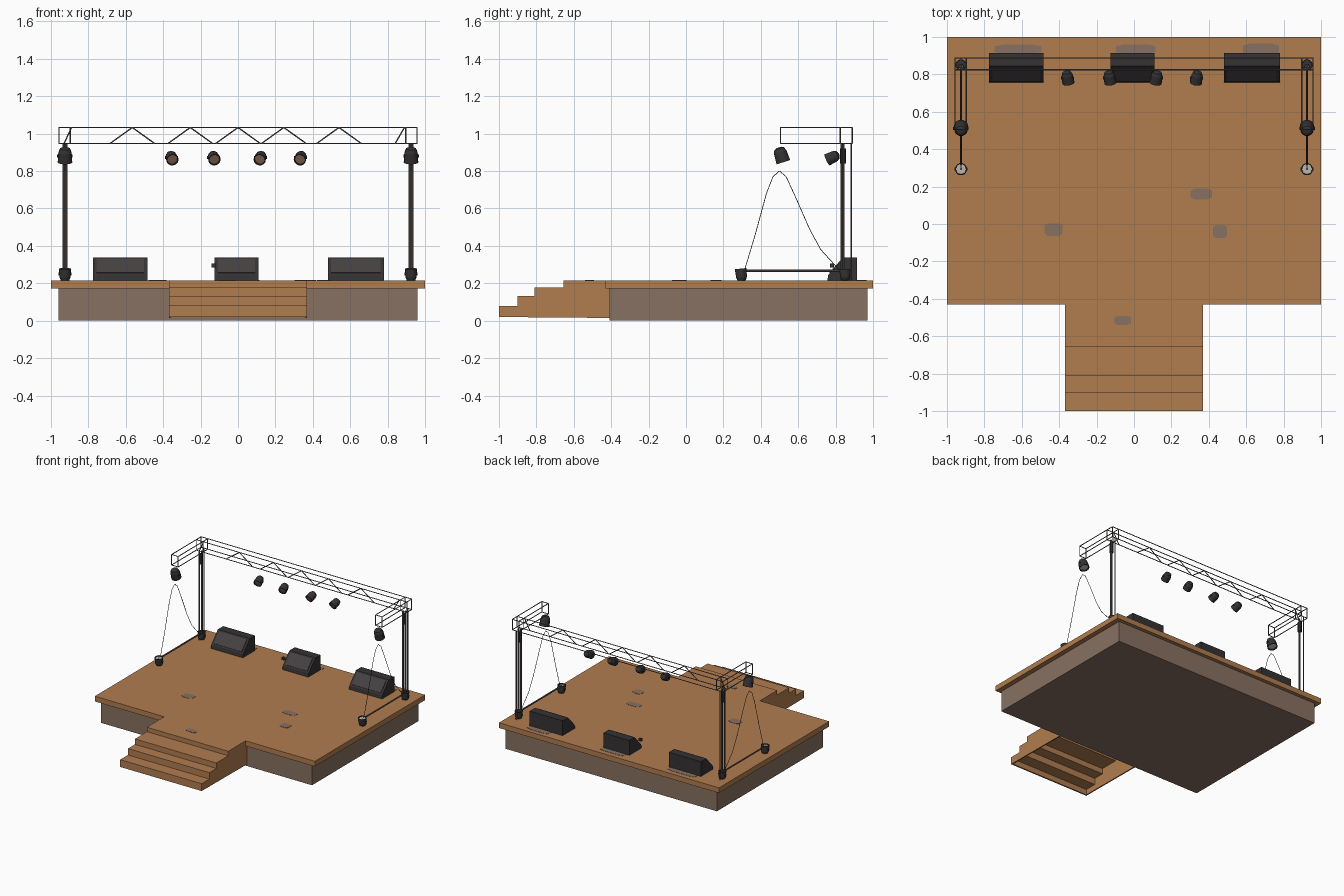
import bpy, bmesh, math
from mathutils import Vector

if "Cube" in bpy.data.objects:
    bpy.data.objects.remove(bpy.data.objects["Cube"])


def material(name, rgb):
    m = bpy.data.materials.new(name)
    m.diffuse_color = (*rgb, 1)
    m.use_nodes = True
    m.node_tree.nodes["Principled BSDF"].inputs["Base Color"].default_value = m.diffuse_color
    return m


WOOD = material("deck wood", (0.44, 0.205, 0.08))
SKIRT = material("grey brown skirt", (0.25, 0.165, 0.122))
METAL = material("truss metal", (0.13, 0.11, 0.10))
BLACK = material("black casing", (0.036, 0.032, 0.033))
GRILLE = material("speaker grille", (0.06, 0.053, 0.054))
LENS = material("pale lens", (0.55, 0.52, 0.48))
WARM = material("warm lens", (0.27, 0.15, 0.10))


def finish(name, bm, mats, smooth=False):
    bmesh.ops.recalc_face_normals(bm, faces=bm.faces)
    me = bpy.data.meshes.new(name)
    bm.to_mesh(me)
    bm.free()
    for m in mats:
        me.materials.append(m)
    for p in me.polygons:
        p.use_smooth = smooth
    ob = bpy.data.objects.new(name, me)
    bpy.context.collection.objects.link(ob)
    return ob


def add_box(bm, x0, x1, y0, y1, z0, z1):
    vs = bmesh.ops.create_cube(bm, size=1)["verts"]
    for v in vs:
        v.co = Vector((x0 if v.co.x < 0 else x1, y0 if v.co.y < 0 else y1,
                       z0 if v.co.z < 0 else z1))


def box(name, mat, *b):
    bm = bmesh.new()
    add_box(bm, *b)
    return finish(name, bm, [mat])


def add_prism(bm, profile, x0, x1):
    """Extrude a (y, z) outline along x."""
    f = bm.faces.new([bm.verts.new((x0, y, z)) for y, z in profile])
    ex = bmesh.ops.extrude_face_region(bm, geom=[f])["geom"]
    for v in ex:
        if isinstance(v, bmesh.types.BMVert):
            v.co.x = x1


def tubes(name, mat, segments, r=0.004, n=6):
    """Straight bars between pairs of points."""
    bm = bmesh.new()
    for a, b in segments:
        a, b = Vector(a), Vector(b)
        d = b - a
        mx = d.to_track_quat('Z', 'Y').to_matrix().to_4x4()
        mx.translation = (a + b) / 2
        bmesh.ops.create_cone(bm, cap_ends=True, segments=n, radius1=r,
                              radius2=r, depth=d.length, matrix=mx)
    return finish(name, bm, [mat])


def lamp(name, loc, direction, lens, s=1.0):
    """Rounded lamp can with a recessed lens, turned around its axis."""
    prof = [(0.012, -0.042), (0.024, -0.036), (0.031, -0.018), (0.034, 0.03),
            (0.029, 0.03), (0.028, 0.022)]
    bm, n = bmesh.new(), 14
    rings = [[bm.verts.new((r * s * math.cos(2 * math.pi * i / n),
                            r * s * math.sin(2 * math.pi * i / n), h * s))
              for i in range(n)] for r, h in prof]
    for a, b in zip(rings, rings[1:]):
        for i in range(n):
            bm.faces.new((a[i], a[(i + 1) % n], b[(i + 1) % n], b[i]))
    bm.faces.new(rings[0])
    bm.faces.new(rings[-1]).material_index = 1
    ob = finish(name, bm, [BLACK, lens])
    ob.location = loc
    ob.rotation_euler = Vector(direction).to_track_quat('Z', 'Y').to_euler()
    # yoke knob on both sides
    tubes(name + "_pivot", BLACK, [(Vector(loc) - Vector((0.036 * s, 0, 0)),
                                    Vector(loc) + Vector((0.036 * s, 0, 0)))], 0.008, 8)


# stage platform
box("stage_base", SKIRT, -0.96, 0.96, -0.41, 0.97, 0, 0.172)
box("stage_deck", WOOD, -1, 1, -0.43, 1, 0.172, 0.215)

# hollow front steps: side panels, treads and risers
bm = bmesh.new()
steps = [(-1.0, 0.08), (-0.9, 0.133), (-0.81, 0.178), (-0.655, 0.215)]
outline = [(-0.41, 0.015), (-1.0, 0.02)]
for i, (y, z) in enumerate(steps):
    y_next = steps[i + 1][0] if i < 3 else -0.41
    z_prev = steps[i - 1][1] if i else 0.02
    outline += [(y, z), (y_next, z)]
    add_box(bm, -0.36, 0.36, y, y_next + 0.01, z - 0.015, z)
    add_box(bm, -0.36, 0.36, y, y + 0.012, z_prev - 0.015 * (i > 0), z - 0.015)
for x0, x1 in ((-0.37, -0.36), (0.36, 0.37)):
    add_prism(bm, outline, x0, x1)
finish("front_steps", bm, [WOOD])

# worn patches on the deck
for x, y, w, d in ((-0.43, -0.03, 0.05, 0.035), (0.36, 0.16, 0.06, 0.03),
                   (0.46, -0.04, 0.04, 0.035), (-0.06, -0.515, 0.045, 0.025),
                   (-0.62, 0.935, 0.13, 0.025), (0.01, 0.935, 0.11, 0.025),
                   (0.68, 0.935, 0.10, 0.03)):
    bm = bmesh.new()
    vs = bmesh.ops.create_cone(bm, cap_ends=True, segments=8, radius1=1, radius2=1,
                               depth=0.003)["verts"]
    for v in vs:
        a = math.atan2(v.co.y, v.co.x) + math.pi / 8
        v.co.x, v.co.y = (x + w * math.copysign(abs(math.cos(a)) ** 0.5, math.cos(a)),
                          y + d * math.copysign(abs(math.sin(a)) ** 0.5, math.sin(a)))
        v.co.z += 0.2155
    finish("deck_patch", bm, [SKIRT])

# wedge monitors with grille plate on the slope
wedge = [(0.915, 0.213), (0.915, 0.337), (0.845, 0.337), (0.76, 0.245), (0.755, 0.213)]
for x0, x1 in ((-0.775, -0.485), (-0.125, 0.11), (0.48, 0.78)):
    bm = bmesh.new()
    add_prism(bm, wedge, x0, x1)
    finish("wedge_monitor", bm, [BLACK])
    bm = bmesh.new()
    add_prism(bm, [(0.836, 0.328), (0.768, 0.254), (0.765, 0.257), (0.833, 0.331)],
              x0 + 0.018, x1 - 0.018)
    finish("monitor_grille", bm, [GRILLE])
box("monitor_knob", BLACK, -0.143, -0.12, 0.77, 0.79, 0.285, 0.305)

# overhead truss: long rails, end frames and zigzag braces
Z0, Z1, Y0, Y1 = 0.947, 1.033, 0.825, 0.888
bars = [((-0.957, y, z), (0.957, y, z)) for y in (Y0, Y1) for z in (Z0, Z1)]
for xm in (-0.565, -0.255, 0.0, 0.245, 0.54):
    bars += [((xm - 0.12, Y0, Z0), (xm, Y0, Z1)), ((xm, Y0, Z1), (xm + 0.12, Y0, Z0))]
bars += [((-0.93, Y0, Z0), (-0.89, Y0, Z1)), ((0.84, Y0, Z0), (0.89, Y0, Z1))]
tubes("main_truss", METAL, bars, 0.0035)

for side, label in ((-1, "left"), (1, "right")):
    xo, xi, xc = side * 0.957, side * 0.897, side * 0.925
    # forward arm of the truss
    arm = [((x, 0.505, z), (x, Y1, z)) for x in (xo, xi) for z in (Z0, Z1)]
    for y in (0.505, Y0, Y1):
        arm += [((x, y, Z0), (x, y, Z1)) for x in (xo, xi)]
        arm += [((xo, y, z), (xi, y, z)) for z in (Z0, Z1)]
    tubes(label + "_arm", METAL, arm, 0.0035)
    # upright posts and floor bar
    tubes(label + "_post", METAL,
          [((xc - 0.008, 0.832, 0.215), (xc - 0.008, 0.832, Z0)),
           ((xc + 0.008, 0.842, 0.215), (xc + 0.008, 0.842, Z0))], 0.006, 8)
    tubes(label + "_rear_post", METAL, [((xc, 0.882, 0.215), (xc, 0.882, Z0))], 0.004)
    tubes(label + "_floor_bar", METAL, [((xc, 0.29, 0.267), (xc, 0.84, 0.267))], 0.006, 8)
    # lamps at the arm tip, on the floor and at the post foot
    lamp(label + "_arm_lamp", (xc, 0.51, 0.88), (0, 0.3, -0.95), LENS, 1.15)
    lamp(label + "_floor_lamp", (xc, 0.295, 0.25), (0, -0.1, 1), LENS, 0.95)
    lamp(label + "_post_foot", (xc, 0.85, 0.25), (0, 0, 1), BLACK, 0.9)
    tubes(label + "_upper_clamp", BLACK, [((xc, 0.84, 0.84), (xc, 0.84, 0.92))], 0.016, 10)
    # thin hanging cable
    path = [(0.31, 0.26), (0.37, 0.46), (0.43, 0.68), (0.465, 0.77), (0.5, 0.80),
            (0.535, 0.77), (0.59, 0.65), (0.66, 0.49), (0.72, 0.38), (0.82, 0.27)]
    pts = [(xc, y, z) for y, z in path]
    tubes(label + "_cable", BLACK, list(zip(pts, pts[1:])), 0.002, 5)

# row of spotlights below the truss
for x in (-0.355, -0.13, 0.12, 0.335):
    lamp("spotlight", (x, 0.78, 0.872), (-0.15 if x > 0 else 0.15, -0.85, -0.4), WARM, 0.97)
